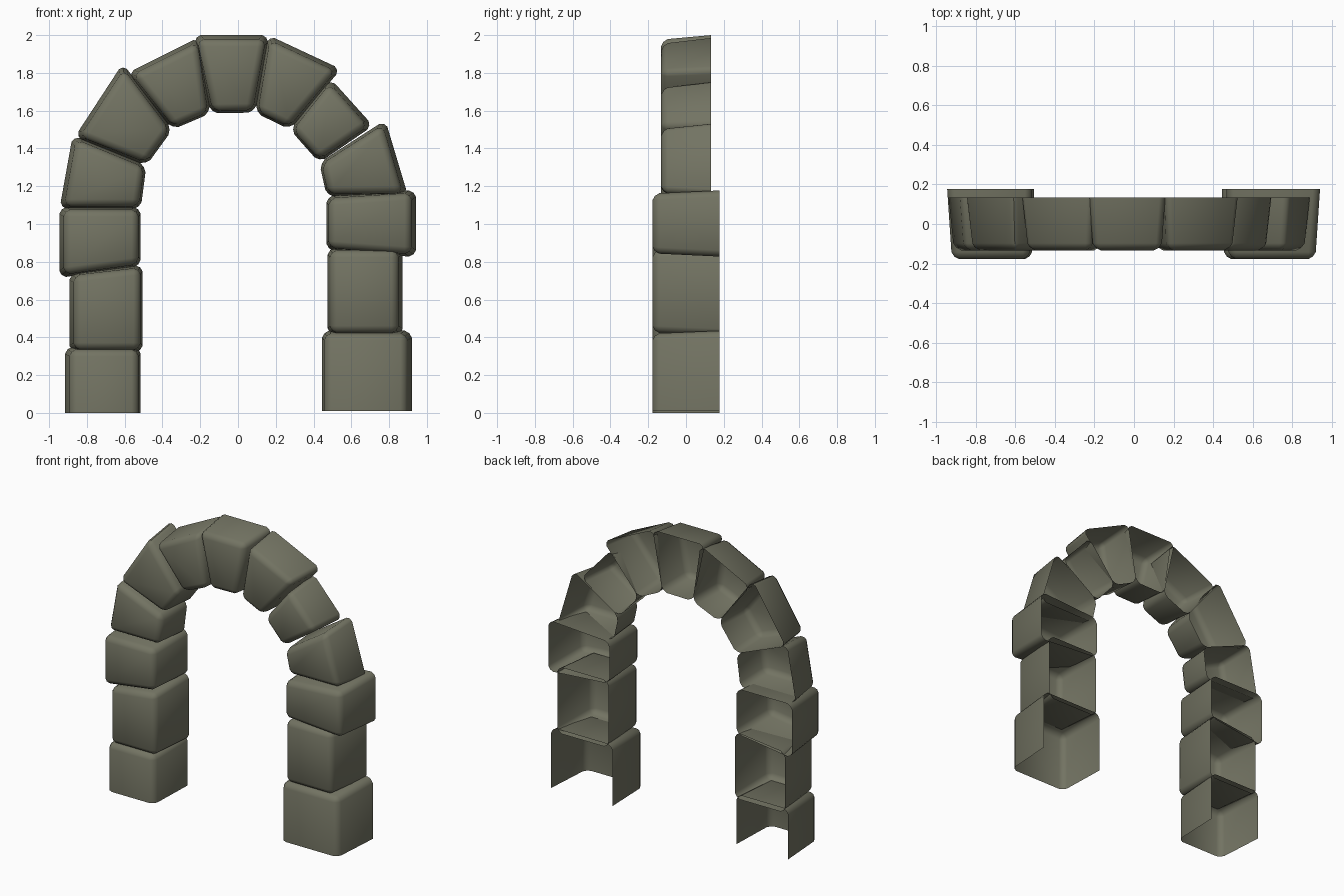
import bpy, bmesh, math
from mathutils import Vector

if "Cube" in bpy.data.objects:
    bpy.data.objects.remove(bpy.data.objects["Cube"])

stone = bpy.data.materials.new("olive grey stone")
stone.diffuse_color = (0.17, 0.172, 0.123, 1)
stone.use_nodes = True
stone.node_tree.nodes["Principled BSDF"].inputs["Base Color"].default_value = stone.diffuse_color


def inset(quad, amounts):
    """Move every side of a counter-clockwise quad inwards by its own amount."""
    lines = []
    for k in range(4):
        a, b = Vector(quad[k]), Vector(quad[(k + 1) % 4])
        d = (b - a).normalized()
        lines.append((a + Vector((-d.y, d.x)) * amounts[k], d))
    out = []
    for k in range(4):
        (p, d), (q, e) = lines[k - 1], lines[k]
        t = (q - p).cross(e) / d.cross(e)
        out.append(p + d * t)
    return out


def make_stone(name, quad, half_depth, open_side=None):
    """Hollow block: tapered front, open back, chamfered edges."""
    # sides run start joint, inner face, end joint, outer face
    taper = [0.015, 0.012, 0.015, 0.024]
    if open_side is not None:
        taper[open_side] = 0
    bm = bmesh.new()
    back = [bm.verts.new((x, half_depth, z)) for x, z in quad]
    front = [bm.verts.new((p.x, -half_depth, p.y)) for p in inset(quad, taper)]
    bm.faces.new(front)
    for k in range(4):
        if k != open_side:
            j = (k + 1) % 4
            bm.faces.new((front[j], front[k], back[k], back[j]))
    edges = [e for e in bm.edges if not e.is_boundary]
    bmesh.ops.bevel(bm, geom=edges, offset=0.036, offset_type='OFFSET',
                    segments=2, profile=0.4, affect='EDGES', clamp_overlap=True)
    me = bpy.data.meshes.new(name)
    bm.to_mesh(me)
    bm.free()
    me.materials.append(stone)
    ob = bpy.data.objects.new(name, me)
    bpy.context.collection.objects.link(ob)
    bpy.context.view_layer.objects.active = ob
    ob.select_set(True)
    bpy.ops.object.shade_smooth_by_angle(angle=math.radians(40))
    ob.select_set(False)


# Pillars: inner x, outer x, bottom, top, and how far the outer ends are lower
pillars = {
    "left_foot": (-.515, -.915, .0, .35, 0, 0),
    "left_pillar_lower": (-.505, -.893, .32, .785, 0, .045),
    "left_pillar_upper": (-.515, -.946, .775, 1.09, .06, 0),
    "right_foot": (.445, .92, .01, .435, 0, 0),
    "right_pillar_lower": (.475, .872, .41, .875, 0, 0),
    "right_pillar_upper": (.468, .942, .86, 1.15, .035, -.03),
}
for name, (xi, xo, z0, z1, d0, d1) in pillars.items():
    left, foot = xi < 0, "foot" in name
    quad = [(xo, z0 - d0), (xi, z0), (xi, z1), (xo, z1 - d1)]
    if not left:  # the right side runs downwards
        quad = [quad[3], quad[2], quad[1], quad[0]]
    make_stone(name, quad, 0.178, (0 if left else 2) if foot else None)

# Arch: joints on the inner curve are shared, each stone has its own outer side
joints = [(-.515, 1.08), (-.485, 1.31), (-.347, 1.50), (-.145, 1.586),
          (.09, 1.59), (.275, 1.5), (.43, 1.325), (.47, 1.145)]
outer = {
    "left_springer": ((-.945, 1.08), (-.875, 1.47)),
    "left_haunch": ((-.865, 1.46), (-.61, 1.85)),
    "left_shoulder": ((-.585, 1.80), (-.205, 1.99)),
    "keystone": ((-.235, 2.0), (.165, 2.0)),
    "right_shoulder": ((.16, 2.0), (.545, 1.82)),
    "right_haunch": ((.49, 1.77), (.715, 1.52)),
    "right_springer": ((.78, 1.55), (.90, 1.15)),
}
for k, (name, (start, end)) in enumerate(outer.items()):
    make_stone(name, [start, joints[k], joints[k + 1], end], 0.133)
